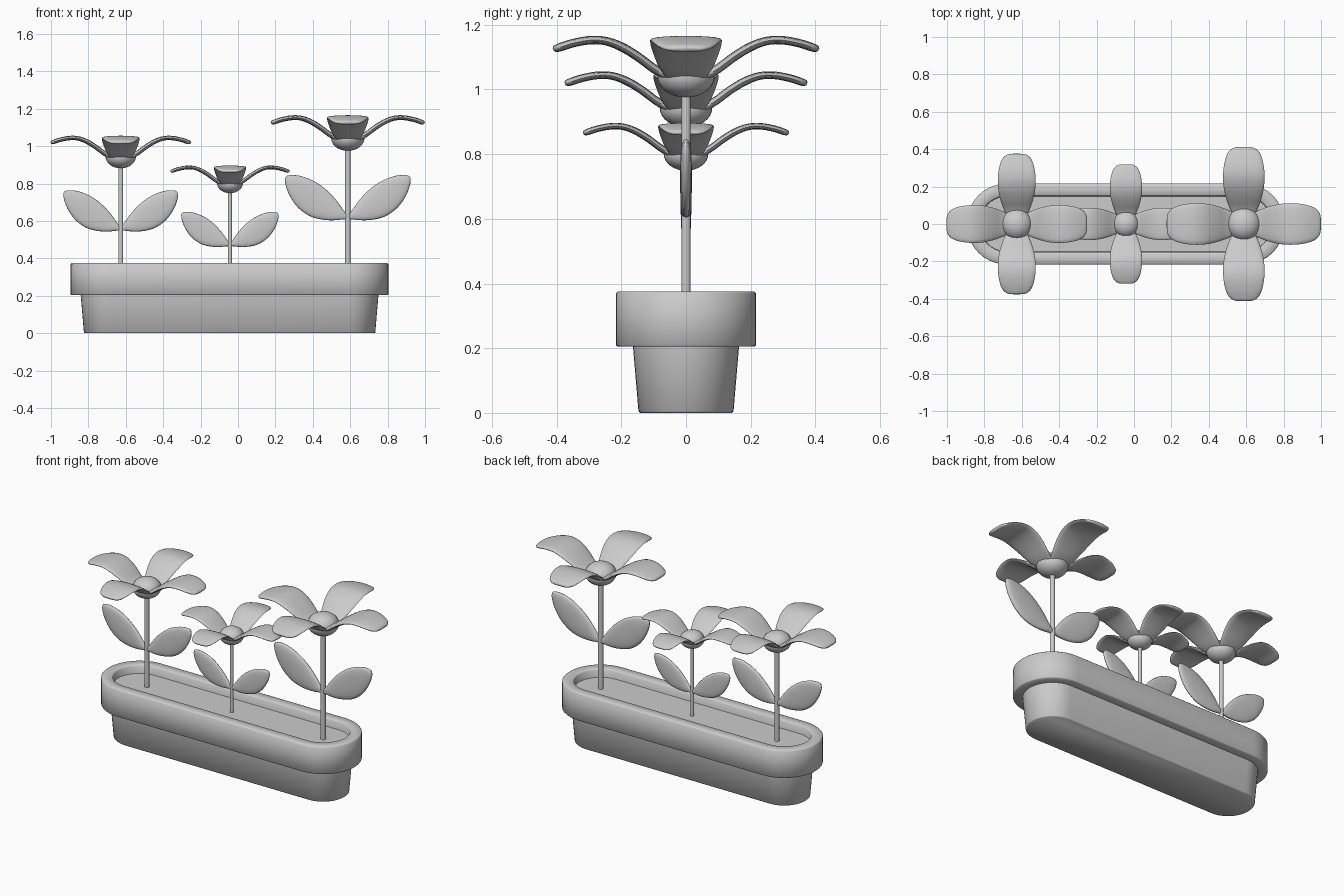
import bpy, bmesh, math
from mathutils import Vector, Matrix

cube = bpy.data.objects.get("Cube")
if cube:
    bpy.data.objects.remove(cube)

GREY = (0.6, 0.6, 0.6, 1)
mat = bpy.data.materials.new("plain grey")
mat.use_nodes = True
mat.diffuse_color = GREY
mat.node_tree.nodes["Principled BSDF"].inputs["Base Color"].default_value = GREY


def finish(bm, name, angle=40):
    bmesh.ops.recalc_face_normals(bm, faces=bm.faces)
    mesh = bpy.data.meshes.new(name)
    bm.to_mesh(mesh)
    bm.free()
    mesh.materials.append(mat)
    obj = bpy.data.objects.new(name, mesh)
    bpy.context.collection.objects.link(obj)
    bpy.ops.object.select_all(action="DESELECT")
    obj.select_set(True)
    bpy.context.view_layer.objects.active = obj
    bpy.ops.object.shade_smooth_by_angle(angle=math.radians(angle))
    return obj


def skin(bm, rings, cap_start=True, cap_end=True):
    """Join closed rings of points with quads."""
    loops = [[bm.verts.new(p) for p in ring] for ring in rings]
    n = len(loops[0])
    for a, b in zip(loops, loops[1:]):
        for i in range(n):
            j = (i + 1) % n
            bm.faces.new((a[i], a[j], b[j], b[i]))
    if cap_start:
        bm.faces.new(loops[0][::-1])
    if cap_end:
        bm.faces.new(loops[-1])


def smooth_keys(keys, steps=4):
    """Catmull-Rom samples through rows of numbers."""
    keys = [Vector(k) for k in keys]
    ext = [2 * keys[0] - keys[1]] + keys + [2 * keys[-1] - keys[-2]]
    out = []
    for a, b, c, d in zip(ext, ext[1:], ext[2:], ext[3:]):
        for i in range(steps):
            t = i / steps
            out.append(0.5 * (2 * b + (c - a) * t + (2 * a - 5 * b + 4 * c - d) * t * t
                              + (3 * b - 3 * c + d - a) * t ** 3))
    return out + [keys[-1]]


def blade(bm, keys, flat, matrix, sides=20):
    """Loft along x-z. Keys: x, z, half width, half thickness.
    Flat blades spread along y, the others within the x-z plane."""
    rows = smooth_keys(keys)
    rings = []
    for i, (x, z, w, h) in enumerate(rows):
        d = rows[min(i + 1, len(rows) - 1)] - rows[max(i - 1, 0)]
        normal = Vector((-d[1], 0, d[0])).normalized() if flat else Vector((0, 0, 1))
        side = Vector((0, 1, 0))
        across, up = (side, normal) if flat else (normal, side)
        ring = []
        for k in range(sides):
            a = math.tau * k / sides
            c, s = math.cos(a), math.sin(a)
            ring.append(matrix @ (Vector((x, 0, z)) + across * (w * c)
                        + up * (h * math.copysign(abs(s) ** 0.75, s))))
        rings.append(ring)
    skin(bm, rings)


# ---- Planter ----
CENTRE_X = -0.045


def stadium(half_length, half_width, z, segments=20):
    ring = []
    for sign in (1, -1):
        for i in range(segments + 1):
            a = math.pi * (i / segments - 0.5)
            ring.append((CENTRE_X + sign * (half_length - half_width + half_width * math.cos(a)),
                         sign * half_width * math.sin(a), z))
    return ring


bm = bmesh.new()
planter = [(.774, .142, 0), (.779, .147, .005), (.796, .164, .205), (.846, .213, .205),
           (.850, .217, .209), (.850, .217, .369), (.844, .211, .375), (.788, .155, .375),
           (.783, .150, .370), (.780, .147, .30)]
skin(bm, [stadium(*p) for p in planter], cap_end=False)
finish(bm, "planter", 50)

bm = bmesh.new()
skin(bm, [stadium(.782, .149, .30), stadium(.782, .149, .325)])
finish(bm, "soil")

# ---- Flowers, in full size with the petal top at z = 0 ----
PETAL = [(.02, -.15, .04, .012), (.06, -.128, .064, .014), (.10, -.105, .082, .014),
         (.15, -.068, .098, .014), (.20, -.038, .108, .014), (.25, -.020, .111, .013),
         (.30, -.018, .108, .013), (.35, -.027, .098, .013), (.385, -.038, .082, .013),
         (.403, -.044, .062, .011), (.410, -.047, .042, .005)]
LEAF = [(0, 0, .008, .008), (.02, -.003, .018, .013), (.05, -.010, .036, .016),
        (.10, -.016, .061, .017), (.165, -.020, .081, .018), (.23, -.018, .085, .018),
        (.285, -.014, .076, .018), (.34, -.008, .055, .016), (.38, -.003, .028, .012),
        (.398, 0, .008, .004)]


def flower(label, x, top, size):
    base = Matrix.Translation((x, 0, top)) @ Matrix.Scale(size, 4)

    # Four drooping petals
    bm = bmesh.new()
    for i in range(4):
        blade(bm, PETAL, True, base @ Matrix.Rotation(i * math.pi / 2, 4, "Z"))
    finish(bm, label + "_petals", 60)

    # Rounded flower centre
    bm = bmesh.new()
    bmesh.ops.create_uvsphere(bm, u_segments=32, v_segments=16, radius=1,
                              matrix=base @ Matrix.Translation((0, 0, -.128))
                              @ Matrix.Diagonal((.089, .089, .067, 1)))
    finish(bm, label + "_centre", 60)

    # Two leaves, one each side
    bm = bmesh.new()
    for turn in (0, math.pi):
        blade(bm, LEAF, False, base @ Matrix.Translation((0, 0, -.555))
              @ Matrix.Rotation(turn, 4, "Z") @ Matrix.Rotation(math.radians(-33.5), 4, "Y"))
    finish(bm, label + "_leaves", 60)

    # Stem from the soil up to the flower centre
    bm = bmesh.new()
    low, high = .31, top - .15 * size
    bmesh.ops.create_cone(bm, cap_ends=True, segments=20, radius1=.0145 * size,
                          radius2=.0145 * size, depth=high - low,
                          matrix=Matrix.Translation((x, 0, (low + high) / 2)))
    finish(bm, label + "_stem")


flower("left_flower", .587, 1.17, 1.0)
flower("middle_flower", -.043, .90, .775)
flower("right_flower", -.627, 1.06, .912)
